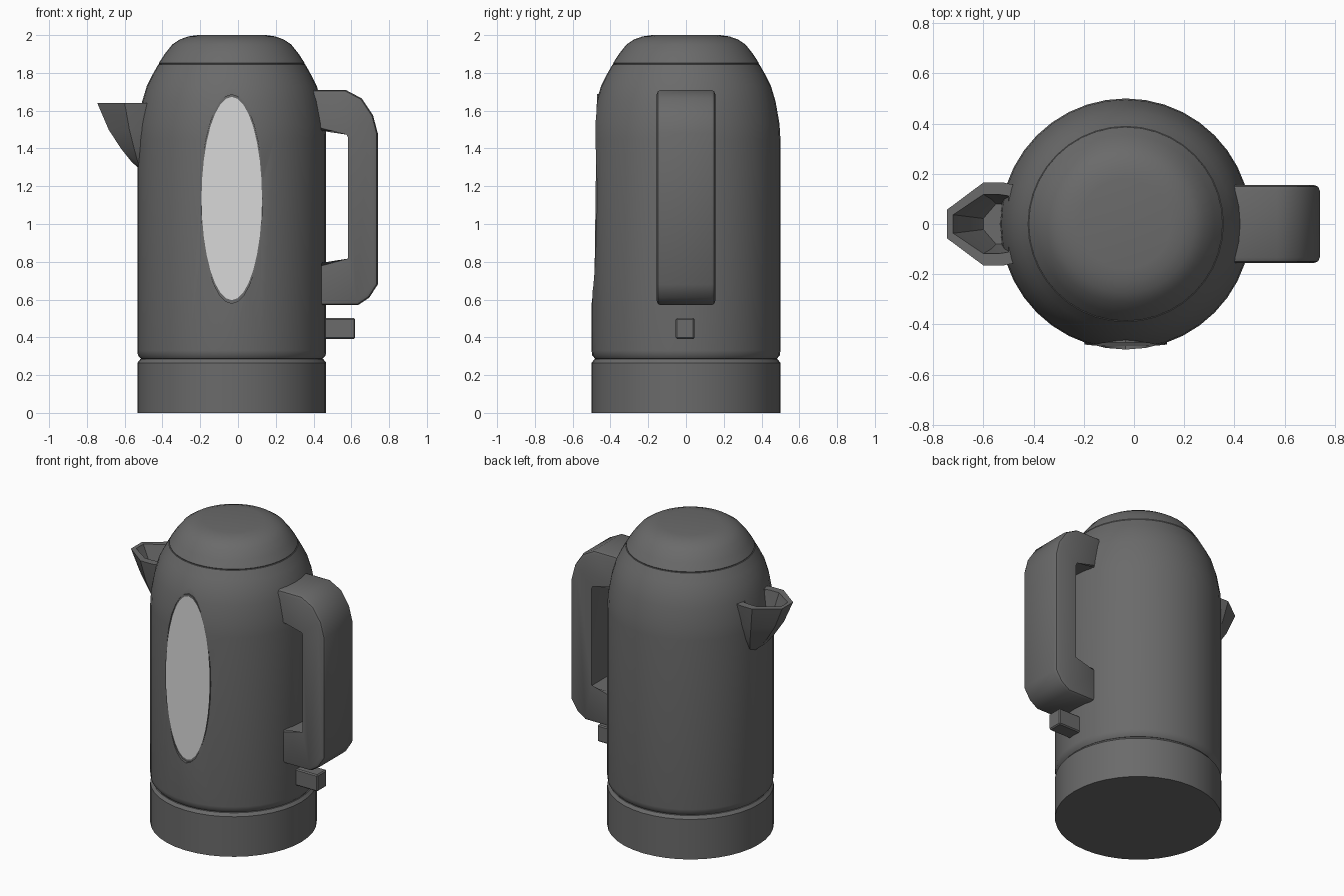
import bpy, bmesh, math

if "Cube" in bpy.data.objects:
    bpy.data.objects.remove(bpy.data.objects["Cube"])

CX = -0.033   # body axis


def material(name, v):
    m = bpy.data.materials.new(name)
    m.diffuse_color = (v, v, v, 1)
    m.use_nodes = True
    m.node_tree.nodes["Principled BSDF"].inputs["Base Color"].default_value = m.diffuse_color
    return m


GREY = material("dark grey plastic", 0.145)
PALE = material("pale window", 0.68)


def finish(name, bm, angle=35, mats=(GREY,)):
    bmesh.ops.recalc_face_normals(bm, faces=bm.faces[:])
    me = bpy.data.meshes.new(name)
    bm.to_mesh(me)
    bm.free()
    for m in mats:
        me.materials.append(m)
    me.shade_smooth()
    me.set_sharp_from_angle(angle=math.radians(angle))
    ob = bpy.data.objects.new(name, me)
    bpy.context.collection.objects.link(ob)
    return ob


def loft(bm, sections, cap=True):
    """Skin a list of equal-length point loops."""
    rings = [[bm.verts.new(p) for p in s] for s in sections]
    n = len(rings[0])
    for a, b in zip(rings, rings[1:]):
        for i in range(n):
            j = (i + 1) % n
            bm.faces.new((a[i], a[j], b[j], b[i]))
    if cap:
        bm.faces.new(rings[0])
        bm.faces.new(rings[-1])
    return rings


def lathe(name, profile, n=40):
    bm = bmesh.new()
    loft(bm, [[(CX + r * math.cos(2 * math.pi * i / n),
                r * math.sin(2 * math.pi * i / n), z) for i in range(n)]
              for r, z in profile])
    return finish(name, bm)


# Base, body and lid
lathe("base", [(0.5, 0), (0.5, 0.265), (0.485, 0.284), (0.47, 0.287)])
body = lathe("body", [(0.47, 0.284), (0.482, 0.287), (0.497, 0.305), (0.5, 0.33),
                      (0.5, 1.45), (0.495, 1.53), (0.474, 1.65), (0.45, 1.73),
                      (0.42, 1.79), (0.389, 1.845), (0.382, 1.847)])
lathe("lid", [(0.382, 1.84), (0.386, 1.852), (0.355, 1.90), (0.315, 1.95),
              (0.275, 1.977), (0.23, 1.993), (0.18, 2.0)])


# Window: leaning ellipse let into the front of the body
def ellipse(scale, back, n=32):
    pts = []
    for i in range(n):
        a = 2 * math.pi * i / n
        z = 0.555 * math.sin(a) * scale
        pts.append((CX + 0.165 * math.cos(a) * scale,
                    -0.479 + z * 0.013 + back, 1.135 + z))
    return pts


bm = bmesh.new()
loft(bm, [ellipse(1, -0.2), ellipse(1, 0.006)])
cutter = finish("window_cutter", bm)
mod = body.modifiers.new("recess", "BOOLEAN")
mod.operation = "DIFFERENCE"
mod.solver = "EXACT"
mod.object = cutter
dg = bpy.context.evaluated_depsgraph_get()
cut = bpy.data.meshes.new_from_object(body.evaluated_get(dg))
body.modifiers.clear()
body.data = cut
cut.shade_smooth()
cut.set_sharp_from_angle(angle=math.radians(35))
bpy.data.objects.remove(cutter)

bm = bmesh.new()
loft(bm, [ellipse(0.995, 0.05), ellipse(0.995, 0.0), ellipse(0.97, 0.0)])
bm.faces.ensure_lookup_table()
bm.faces[-1].material_index = 1
finish("window", bm, 20, (GREY, PALE))

# Handle: side outline extruded across y with rounded rims
outline = [(0.38, 1.71), (0.57, 1.71), (0.655, 1.665), (0.715, 1.575), (0.74, 1.48),
           (0.74, 0.68), (0.695, 0.61), (0.635, 0.57), (0.40, 0.57),
           (0.40, 0.795), (0.605, 0.795), (0.605, 1.46), (0.59, 1.495), (0.38, 1.495)]
bm = bmesh.new()
rings = loft(bm, [[(x, y, z) for x, z in outline] for y in (-0.155, 0.155)])
rims = [e for e in bm.edges if abs(e.verts[0].co.y - e.verts[1].co.y) < 1e-5]
bmesh.ops.bevel(bm, geom=rims, offset=0.022, segments=2, profile=0.5, affect="EDGES")
finish("handle", bm, 40)

# Switch under the handle
bm = bmesh.new()
bmesh.ops.create_cube(bm, size=1)
for v in bm.verts:
    v.co = (0.53 + v.co.x * 0.18, -0.005 + v.co.y * 0.1, 0.447 + v.co.z * 0.11)
bmesh.ops.bevel(bm, geom=bm.edges[:], offset=0.007, segments=1, affect="EDGES")
finish("switch", bm)


# Spout: tapering hollow beak
def beak(tip, nose, shoulder, width, root, z):
    half = [(tip, nose), (shoulder, width), (root - 0.04, width), (root, width * 0.95)]
    return [(x, y, z) for x, y in half] + [(x, -y, z) for x, y in reversed(half)]


bm = bmesh.new()
loft(bm, [beak(-0.53, 0.03, -0.515, 0.06, -0.45, 1.30),
          beak(-0.56, 0.035, -0.53, 0.085, -0.45, 1.325),
          beak(-0.62, 0.04, -0.55, 0.115, -0.46, 1.40),
          beak(-0.685, 0.048, -0.575, 0.142, -0.47, 1.50),
          beak(-0.745, 0.057, -0.60, 0.165, -0.48, 1.64),
          beak(-0.72, 0.037, -0.60, 0.118, -0.50, 1.64),
          beak(-0.665, 0.03, -0.57, 0.10, -0.50, 1.52),
          beak(-0.60, 0.022, -0.55, 0.08, -0.49, 1.43)])
finish("spout", bm, 30)
